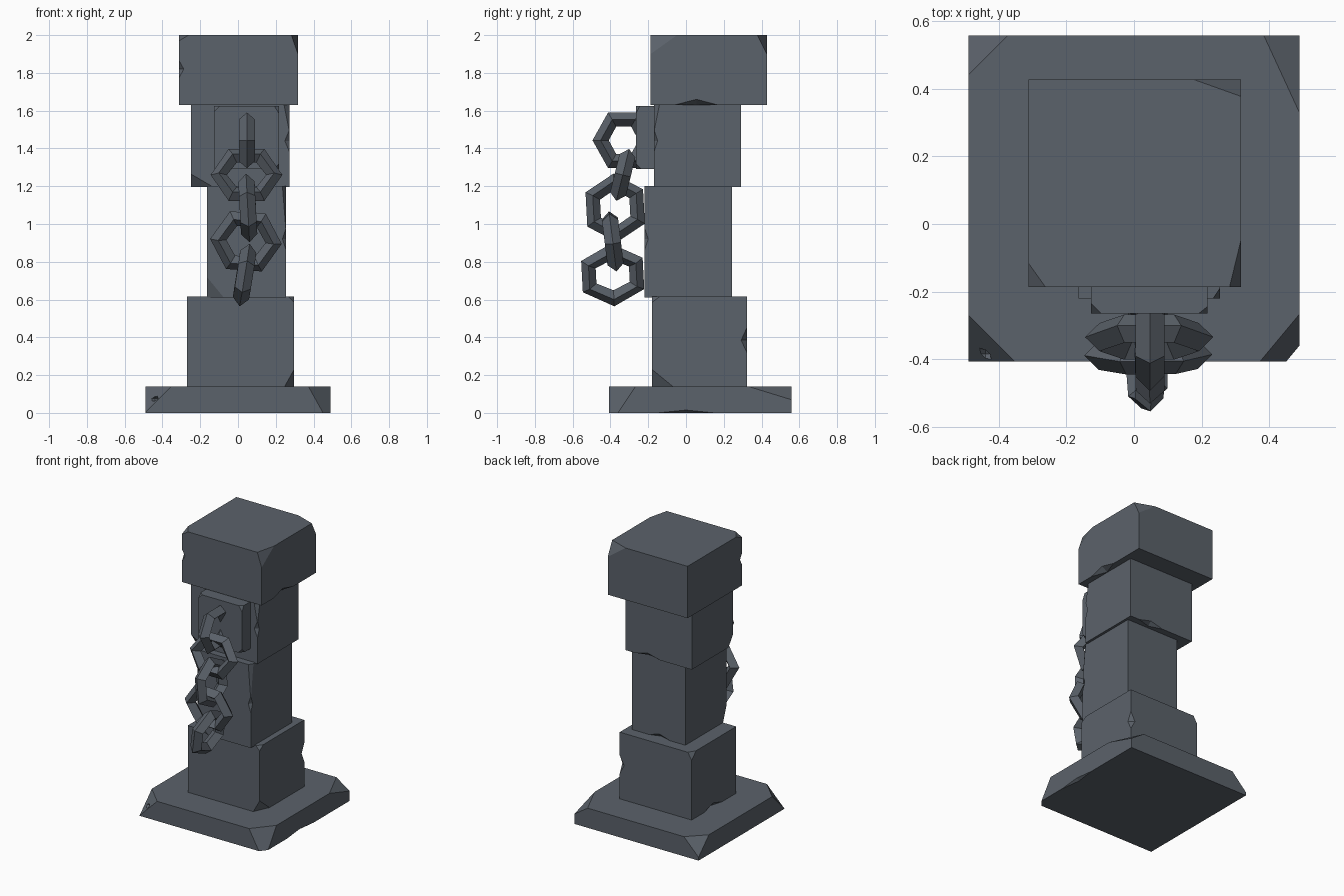
import bpy, bmesh, math
from mathutils import Vector, Matrix

if "Cube" in bpy.data.objects:
    bpy.data.objects.remove(bpy.data.objects["Cube"])

stone = bpy.data.materials.new("slate grey stone")
stone.diffuse_color = (0.105, 0.122, 0.145, 1)
stone.use_nodes = True
stone.node_tree.nodes["Principled BSDF"].inputs["Base Color"].default_value = stone.diffuse_color


def add_object(name, bm):
    bmesh.ops.recalc_face_normals(bm, faces=bm.faces)
    me = bpy.data.meshes.new(name)
    bm.to_mesh(me)
    bm.free()
    me.materials.append(stone)
    ob = bpy.data.objects.new(name, me)
    bpy.context.collection.objects.link(ob)
    return ob


def slice_corner(bm, corner, signs, size):
    """Cut a corner away, size = distance removed along x, y and z."""
    n = Vector([s / d for s, d in zip(signs, size)])
    point = Vector(corner) - Vector((signs[0] * size[0], 0, 0))
    res = bmesh.ops.bisect_plane(bm, geom=bm.verts[:] + bm.edges[:] + bm.faces[:],
                                 plane_co=point, plane_no=n.normalized(), clear_outer=True)
    edges = [e for e in res["geom_cut"] if isinstance(e, bmesh.types.BMEdge)]
    bmesh.ops.holes_fill(bm, edges=edges, sides=0)


def block(name, lo, hi, chips=(), notches=(), inset=(0, 0, 0, 0)):
    """Stone block with sliced corners and octahedral edge notches.
    inset = how far the top is drawn in at -x, +x, -y, +y."""
    bm = bmesh.new()
    bmesh.ops.create_cube(bm, size=1)
    for v in bm.verts:
        top = v.co.z > 0
        v.co = [hi[i] if v.co[i] > 0 else lo[i] for i in range(3)]
        if top:
            v.co.x += inset[0] if v.co.x == lo[0] else 0
            v.co.x -= inset[1] if v.co.x == hi[0] else 0
            v.co.y += inset[2] if v.co.y == lo[1] else 0
            v.co.y -= inset[3] if v.co.y == hi[1] else 0
    for signs, size in chips:
        corner = [hi[i] if signs[i] > 0 else lo[i] for i in range(3)]
        if signs[2] > 0:
            corner[0] += inset[0] if signs[0] < 0 else -inset[1]
            corner[1] += inset[2] if signs[1] < 0 else -inset[3]
        slice_corner(bm, corner, signs, size)
    ob = add_object(name, bm)
    for pos, radii in notches:
        cb = bmesh.new()
        bmesh.ops.create_uvsphere(cb, u_segments=4, v_segments=2, radius=1,
                                  matrix=Matrix.Translation(pos) @ Matrix.Diagonal((*radii, 1)))
        cutter = add_object("notch_cutter", cb)
        cutter.hide_render = True
        mod = ob.modifiers.new("notch", "BOOLEAN")
        mod.operation, mod.solver, mod.object = "DIFFERENCE", "EXACT", cutter
        dg = bpy.context.evaluated_depsgraph_get()
        me = bpy.data.meshes.new_from_object(ob.evaluated_get(dg))
        ob.modifiers.clear()
        ob.data = me
        bpy.data.objects.remove(cutter)
    return ob


# sloping base slab
block("base_slab", (-.49, -.408, 0), (.49, .558, .14),
      chips=[((1, -1, 1), (.05, .06, .09)), ((-1, -1, 1), (.05, .05, .05)),
             ((1, 1, 1), (.06, .13, .04)), ((-1, 1, 1), (.04, .04, .04))],
      notches=[((-.44, -.385, .075), (.04, .03, .02)), ((.49, 0, 0), (.02, .15, .015))],
      inset=(.043, .03, .045, .033))

# stacked shaft stones
block("lower_block", (-.27, -.18, .14), (.297, .322, .615),
      chips=[((1, -1, -1), (.05, .11, .09)), ((1, -1, 1), (.03, .04, .03)),
             ((-1, 1, 1), (.03, .05, .05))],
      notches=[((.297, .322, .385), (.035, .03, .065)), ((-.27, .08, .14), (.03, .1, .03))])
block("middle_block", (-.165, -.22, .61), (.255, .243, 1.2),
      chips=[((-1, -1, -1), (.09, .04, .11)), ((1, -1, 1), (.02, .03, .25))],
      notches=[((.255, -.22, .92), (.02, .02, .06)), ((.04, .243, .61), (.1, .03, .03))])
block("upper_block", (-.25, -.17, 1.195), (.273, .292, 1.635),
      chips=[((-1, -1, -1), (.12, .05, .07)), ((1, -1, 1), (.03, .03, .15))],
      notches=[((.273, -.17, 1.44), (.025, .02, .06)), ((.1, .292, 1.195), (.1, .03, .025))])
block("cap_block", (-.312, -.187, 1.63), (.317, .428, 2),
      chips=[((1, 1, 1), (.14, .05, .1)), ((1, -1, 1), (.034, .14, .1)),
             ((-1, -1, 1), (.05, .07, .03))],
      notches=[((-.312, -.187, 1.82), (.025, .025, .045)), ((.317, .055, 1.63), (.04, .115, .03))])

# plate that anchors the chain
block("chain_plate", (-.127, -.265, 1.29), (.217, -.15, 1.625),
      chips=[((-1, -1, 1), (.03, .03, .03)), ((1, -1, 1), (.025, .02, .04)),
             ((1, -1, -1), (.03, .03, .03))])


# hexagonal links: four-sided tube swept round six corners
def link(name, centre, rx, rz, side_on, tilt, roll=0, point_up=True):
    bm = bmesh.new()
    rings = []
    t = .043
    for i in range(6):
        a = math.radians(60 * i + (30 if point_up else 0))
        ring = []
        for j in range(4):
            b = math.pi / 2 * j
            k = t * math.cos(b)
            ring.append(bm.verts.new(((rx - t + k) * math.cos(a), t * math.sin(b),
                                      (rz - t + k) * math.sin(a))))
        rings.append(ring)
    for i in range(6):
        p, q = rings[i], rings[(i + 1) % 6]
        for j in range(4):
            n = (j + 1) % 4
            bm.faces.new((p[j], q[j], q[n], p[n]))
    m = Matrix.Rotation(math.radians(tilt), 4, "X") @ Matrix.Rotation(math.radians(roll), 4, "Y")
    if side_on:
        m = m @ Matrix.Rotation(math.pi / 2, 4, "Z")
    bm.transform(Matrix.Translation(centre) @ m)
    add_object(name, bm)


link("chain_link_1", (.047, -.33, 1.443), .165, .17, True, 0, 0, False)
link("chain_link_2", (.045, -.335, 1.26), .19, .163, False, -14, 0, False)
link("chain_link_3", (.052, -.375, 1.085), .176, .182, True, 3, -3)
link("chain_link_4", (.042, -.388, .908), .19, .178, False, 7, 4, False)
link("chain_link_5", (.035, -.388, .73), .188, .168, True, 3, 9)
